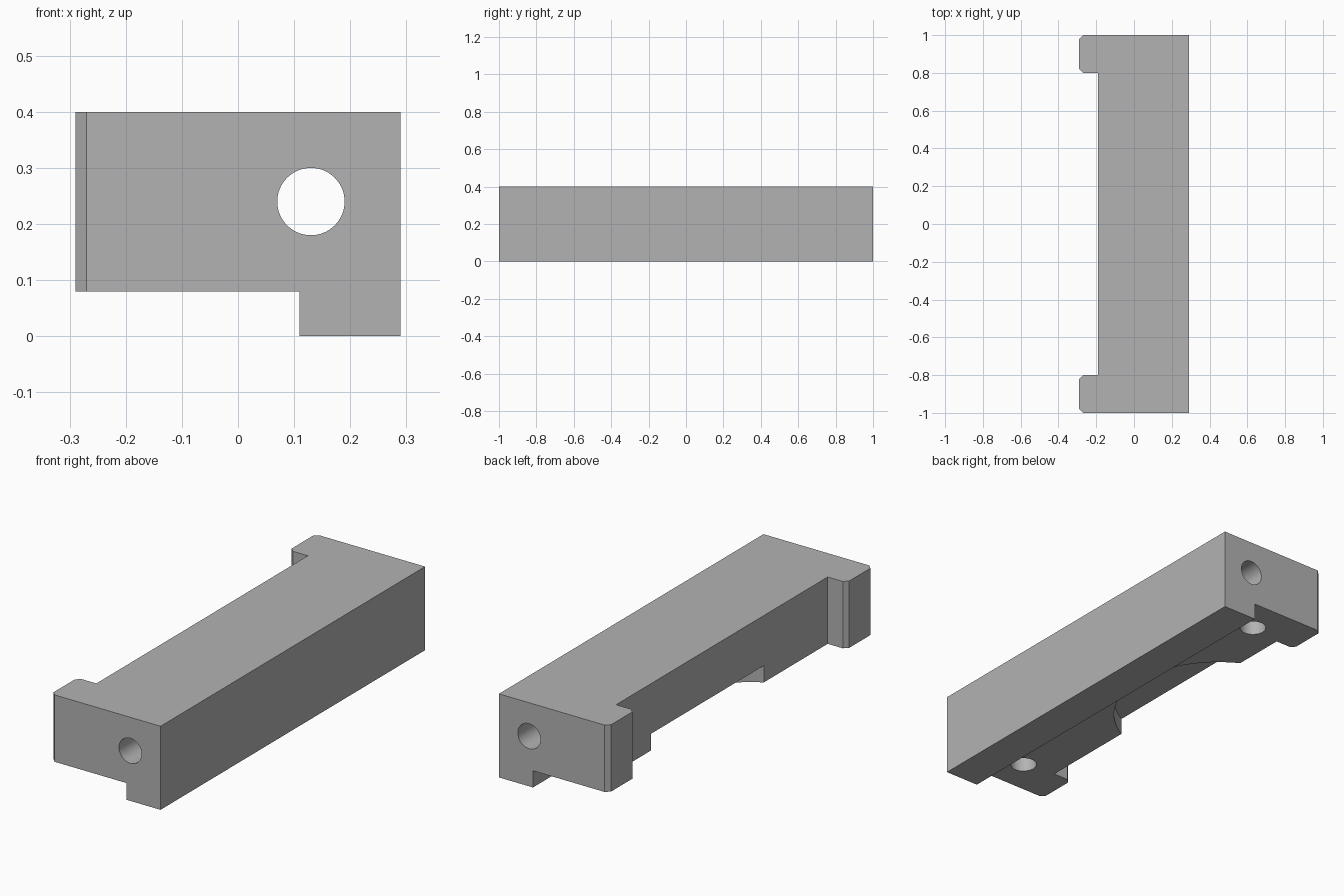
import bpy
import bmesh
from math import pi
from mathutils import Matrix, Vector

cube = bpy.data.objects.get("Cube")
if cube:
    bpy.data.objects.remove(cube, do_unlink=True)

grey = bpy.data.materials.new("plain grey")
grey.use_nodes = True
grey.diffuse_color = (0.45, 0.45, 0.45, 1)
grey.node_tree.nodes["Principled BSDF"].inputs["Base Color"].default_value = grey.diffuse_color


def add_object(name, bm):
    bmesh.ops.recalc_face_normals(bm, faces=bm.faces)
    mesh = bpy.data.meshes.new(name)
    bm.to_mesh(mesh)
    bm.free()
    mesh.materials.append(grey)
    obj = bpy.data.objects.new(name, mesh)
    bpy.context.collection.objects.link(obj)
    return obj


def prism(name, outline, z0, z1):
    bm = bmesh.new()
    face = bm.faces.new([bm.verts.new((x, y, z0)) for x, y in outline])
    top = bmesh.ops.extrude_face_region(bm, geom=[face])["geom"]
    verts = [v for v in top if isinstance(v, bmesh.types.BMVert)]
    bmesh.ops.translate(bm, verts=verts, vec=(0, 0, z1 - z0))
    return add_object(name, bm)


def cylinder(name, centre, radius, depth, sides, along_y=False):
    bm = bmesh.new()
    turn = Matrix.Rotation(pi / 2 if along_y else 0, 4, "X")
    bmesh.ops.create_cone(bm, cap_ends=True, segments=sides, radius1=radius,
                          radius2=radius, depth=depth,
                          matrix=Matrix.Translation(Vector(centre)) @ turn)
    return add_object(name, bm)


def cut(target, cutter):
    cutter.hide_render = True
    mod = target.modifiers.new(cutter.name, "BOOLEAN")
    mod.operation = "DIFFERENCE"
    mod.solver = "EXACT"
    mod.object = cutter
    bpy.context.view_layer.objects.active = target
    bpy.ops.object.modifier_apply(modifier=mod.name)
    bpy.data.objects.remove(cutter, do_unlink=True)


# Bar with a chamfered ear at each end
half = [(-0.19, 0.8), (-0.27, 0.8), (-0.29, 0.82), (-0.29, 0.98), (-0.27, 1), (0.29, 1)]
outline = half + [(x, -y) for x, y in reversed(half)]
body = prism("bar_body", outline, 0, 0.4)

# Step underneath that leaves a rail along the left side
step = [(-0.5, -1.2), (0.11, -1.2), (0.11, 1.2), (-0.5, 1.2)]
cut(body, prism("step_cutter", step, -0.2, 0.08))

# Round shallow pocket in the underside
cut(body, cylinder("pocket_cutter", (-0.42, 0.11, 0.06), 0.485, 0.2, 128))

# Bore through the whole length
cut(body, cylinder("bore_cutter", (0.13, 0, 0.24), 0.06, 2.4, 64, along_y=True))

# Blind screw holes near both ends
for side in (-1, 1):
    cut(body, cylinder("screw_hole_cutter", (-0.025, side * 0.825, 0.15), 0.06, 0.3, 48))

bpy.ops.object.select_all(action="DESELECT")
body.select_set(True)
bpy.context.view_layer.objects.active = body
bpy.ops.object.shade_smooth_by_angle(angle=pi / 6)
